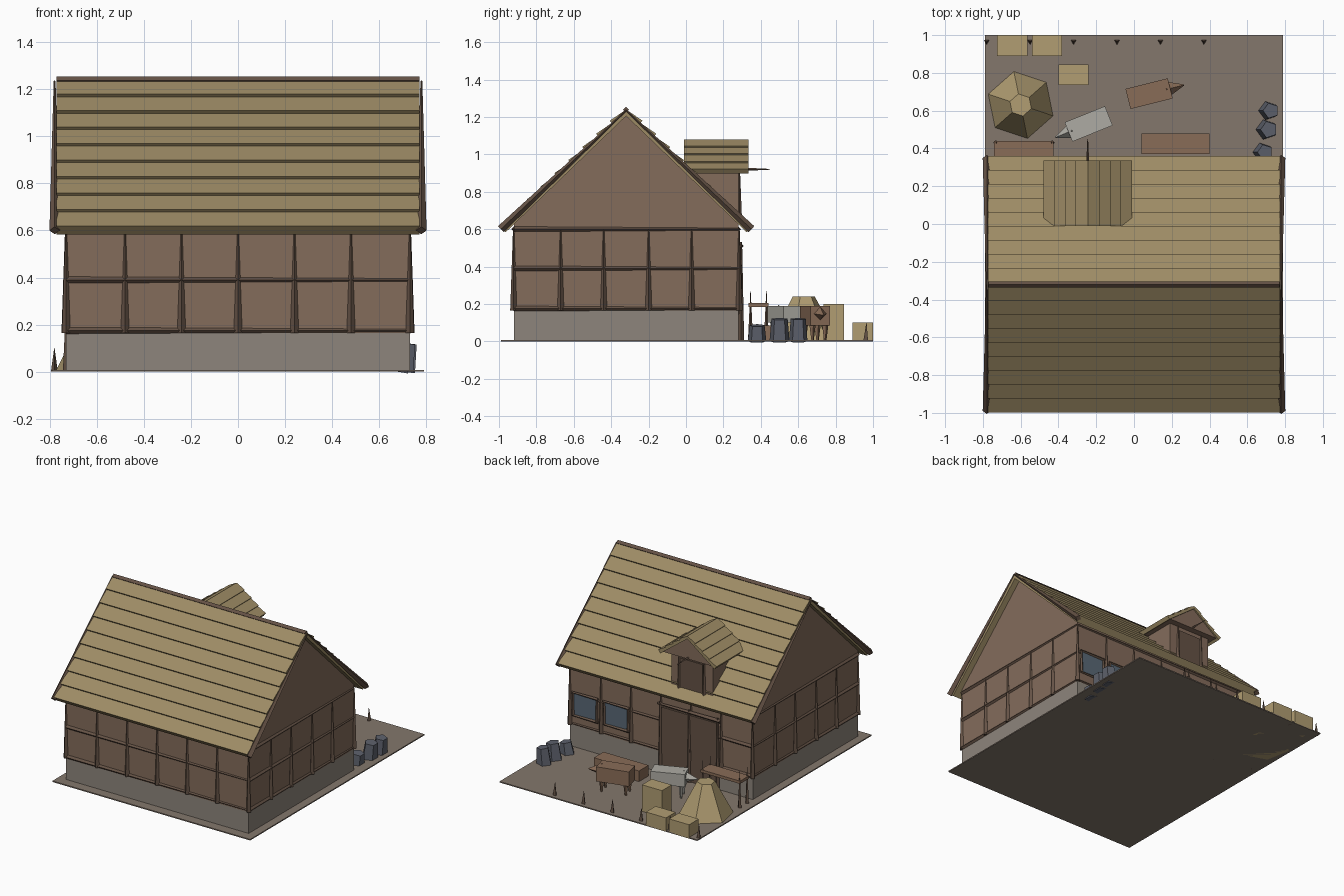
import bpy, bmesh, math
from mathutils import Vector, Matrix

if "Cube" in bpy.data.objects:
    bpy.data.objects.remove(bpy.data.objects["Cube"])


def mat(name, r, g, b):
    m = bpy.data.materials.new(name)
    m.diffuse_color = (r, g, b, 1)
    m.use_nodes = True
    m.node_tree.nodes["Principled BSDF"].inputs["Base Color"].default_value = m.diffuse_color
    return m


EARTH = mat("earth", .23, .185, .15)
STONE = mat("stone", .27, .235, .20)
WALL = mat("timber_wall", .23, .15, .105)
BEAM = mat("dark_beam", .13, .085, .06)
THATCH = mat("thatch", .34, .26, .13)
HAY = mat("hay", .44, .34, .17)
GLASS = mat("glass", .10, .14, .18)
WOOL = mat("wool", .42, .41, .37)
HIDE = mat("hide", .25, .15, .095)
ROCK = mat("rock", .11, .12, .15)


def finish(name, bm, m):
    bmesh.ops.recalc_face_normals(bm, faces=bm.faces)
    me = bpy.data.meshes.new(name)
    bm.to_mesh(me)
    bm.free()
    me.materials.append(m)
    ob = bpy.data.objects.new(name, me)
    bpy.context.collection.objects.link(ob)
    return ob


def box(name, x0, x1, y0, y1, z0, z1, m):
    bm = bmesh.new()
    bmesh.ops.create_cube(bm, size=1)
    bmesh.ops.scale(bm, vec=(x1 - x0, y1 - y0, z1 - z0), verts=bm.verts)
    bmesh.ops.translate(bm, vec=((x0 + x1) / 2, (y0 + y1) / 2, (z0 + z1) / 2), verts=bm.verts)
    return finish(name, bm, m)


def spike(name, p, q, r1, r2, m, sides=4):
    """Tapered post from p to q."""
    p, q = Vector(p), Vector(q)
    d = q - p
    bm = bmesh.new()
    bmesh.ops.create_cone(bm, cap_ends=True, segments=sides, radius1=r1, radius2=r2, depth=d.length)
    rot = d.to_track_quat('Z', 'Y').to_matrix().to_4x4()
    bmesh.ops.transform(bm, matrix=Matrix.Translation((p + q) / 2) @ rot, verts=bm.verts)
    return finish(name, bm, m)


def prism(name, pts, a, b, m, axis='x'):
    """Extrude a profile: (y, z) along x, or (x, z) along y."""
    def put(t, u, z):
        return (t, u, z) if axis == 'x' else (u, t, z)
    bm = bmesh.new()
    ends = [[bm.verts.new(put(t, u, z)) for u, z in pts] for t in (a, b)]
    n = len(pts)
    bm.faces.new(ends[0])
    bm.faces.new(ends[1])
    for i in range(n):
        j = (i + 1) % n
        bm.faces.new((ends[0][i], ends[0][j], ends[1][j], ends[1][i]))
    return finish(name, bm, m)


def thatch(name, ridge_u, ridge_z, run, eave_z, count, a, b, axis, thick, lift):
    """Two slopes, each a slab covered with overlapping courses."""
    for s in (-1, 1):
        eave, top = Vector((ridge_u + s * run, eave_z)), Vector((ridge_u, ridge_z))
        d = top - eave
        nrm = Vector((s * abs(d.y), abs(d.x))).normalized()
        under = Vector((0, -thick))
        prism(name + "_slab", [eave, top, top + under, eave - nrm * thick], a, b, THATCH, axis)
        for i in range(count):
            lo, hi = eave + d * (i / count), eave + d * ((i + 1) / count)
            prism(name + "_course", [lo, hi, hi + nrm * .004, lo + nrm * lift], a, b, THATCH, axis)


# yard and house body
box("ground_plate", -.79, .79, -.99, 1, 0, .008, EARTH)
box("stone_base", -.73, .73, -.92, .28, 0, .165, STONE)
prism("timber_walls", [(-.92, .16), (.28, .16), (.28, .63), (-.32, 1.21), (-.92, .63)], -.73, .73, WALL)

# tapered wall posts and rails
for x in (-.73, -.48, -.24, 0, .24, .48, .73):
    for y in (-.922, .284):
        spike("wall_post", (x, y, .165), (x, y, .6), .018, .003, BEAM)
for y in (-.67, -.44, -.2, .03):
    for x in (-.732, .732):
        spike("side_post", (x, y, .165), (x, y, .6), .018, .003, BEAM)
for z in (.175, .39, .6):
    for y in (-.92, .28):
        spike("long_rail", (-.73, y, z), (.73, y, z), .014, .006, BEAM)
    for x in (-.73, .73):
        spike("side_rail", (x, -.92, z), (x, .28, z), .014, .006, BEAM)

# main roof with ridge and gable boards
thatch("roof", -.32, 1.235, .665, .605, 9, -.772, .772, 'x', .03, .02)
spike("ridge_pole", (-.77, -.32, 1.238), (.77, -.32, 1.238), .016, .016, BEAM)
for x in (-.779, .779):
    for s in (-1, 1):
        spike("gable_board", (x, -.32 + s * .67, .6), (x, -.32, 1.235), .022, .004, BEAM)

# dormer with hatch and hoist beam
DX = -.245
box("dormer_body", DX - .165, DX + .165, -.02, .28, .62, .925, WALL)
prism("dormer_gable", [(DX - .21, .91), (DX + .21, .91), (DX, 1.06)], 0, .325, WALL, 'y')
thatch("dormer_roof", DX, 1.075, .225, .91, 4, -.01, .335, 'y', .015, .014)
box("dormer_hatch", DX - .09, DX + .09, .28, .288, .67, .88, BEAM)
for s in (-1, 1):
    spike("hatch_post", (DX + s * .1, .285, .66), (DX + s * .1, .285, .91), .014, .004, BEAM)
spike("hoist_beam", (DX, .2, .92), (DX, .45, .92), .014, .002, BEAM)

# barn doors and windows
for x in (-.45, -.225):
    box("door_leaf", x, x + .215, .28, .295, .01, .49, BEAM)
for x in (-.46, -.23, 0):
    spike("door_post", (x, .295, .0), (x, .295, .53), .016, .005, BEAM)
spike("door_lintel", (-.48, .292, .51), (.02, .292, .51), .016, .008, BEAM)
for x in (.51, .26):
    box("window_glass", x, x + .19, .28, .29, .245, .4, GLASS)
    for z in (.24, .405):
        spike("window_rail", (x - .01, .29, z), (x + .2, .29, z), .011, .007, BEAM)
    for dx in (0, .19):
        spike("window_jamb", (x + dx, .29, .24), (x + dx, .29, .405), .011, .007, BEAM)

# work table and trough
box("table_top", -.74, -.425, .335, .44, .185, .205, HIDE)
for x in (-.73, -.435):
    for y in (.345, .43):
        spike("table_post", (x, y, 0), (x, y, .27), .014, .001, BEAM)
box("trough", .04, .4, .37, .48, 0, .085, HIDE)


# farm animals
def animal(name, x, y, angle, m, z0):
    t = Matrix.Translation((x, y, 0)) @ Matrix.Rotation(angle, 4, 'Z')
    parts = [box(name + "_body", -.115, .115, -.055, .055, z0, .19, m),
             spike(name + "_head", (.09, 0, .15), (.19, 0, .14), .045, .003, m)]
    for lx in (-.085, .085):
        for ly in (-.035, .035):
            parts.append(spike(name + "_leg", (lx, ly, z0 + .01), (lx, ly, 0), .018, .006, m))
    for p in parts:
        p.data.transform(t)


animal("brown_animal", .08, .69, math.radians(14), HIDE, .085)
animal("woolly_animal", -.24, .53, math.radians(202), WOOL, .1)

# hay heap and bales
heap = spike("hay_heap", (-.6, .63, 0), (-.6, .63, .24), .185, .06, HAY, 6)
heap.data.transform(Matrix.Translation((-.6, .63, 0)) @ Matrix.Rotation(.2, 4, 'Z')
                    @ Matrix.Translation((.6, -.63, 0)))
for x, y, h in ((-.645, .945, .1), (-.46, .945, .1), (-.32, .79, .2)):
    box("hay_bale", x - .08, x + .08, y - .055, y + .055, 0, h, HAY)

# rocks
for i, (x, y, r) in enumerate(((.71, .6, .065), (.7, .5, .07), (.68, .38, .065))):
    spike("rock", (x, y, 0), (x + .015, y, .12 if i < 2 else .085), r * .8, r * .65, ROCK, 5)

# fence stakes
for i in range(6):
    x = -.78 + .23 * i
    spike("fence_stake", (x, .965, 0), (x, .965, .1), .017, .001, BEAM, 3)
